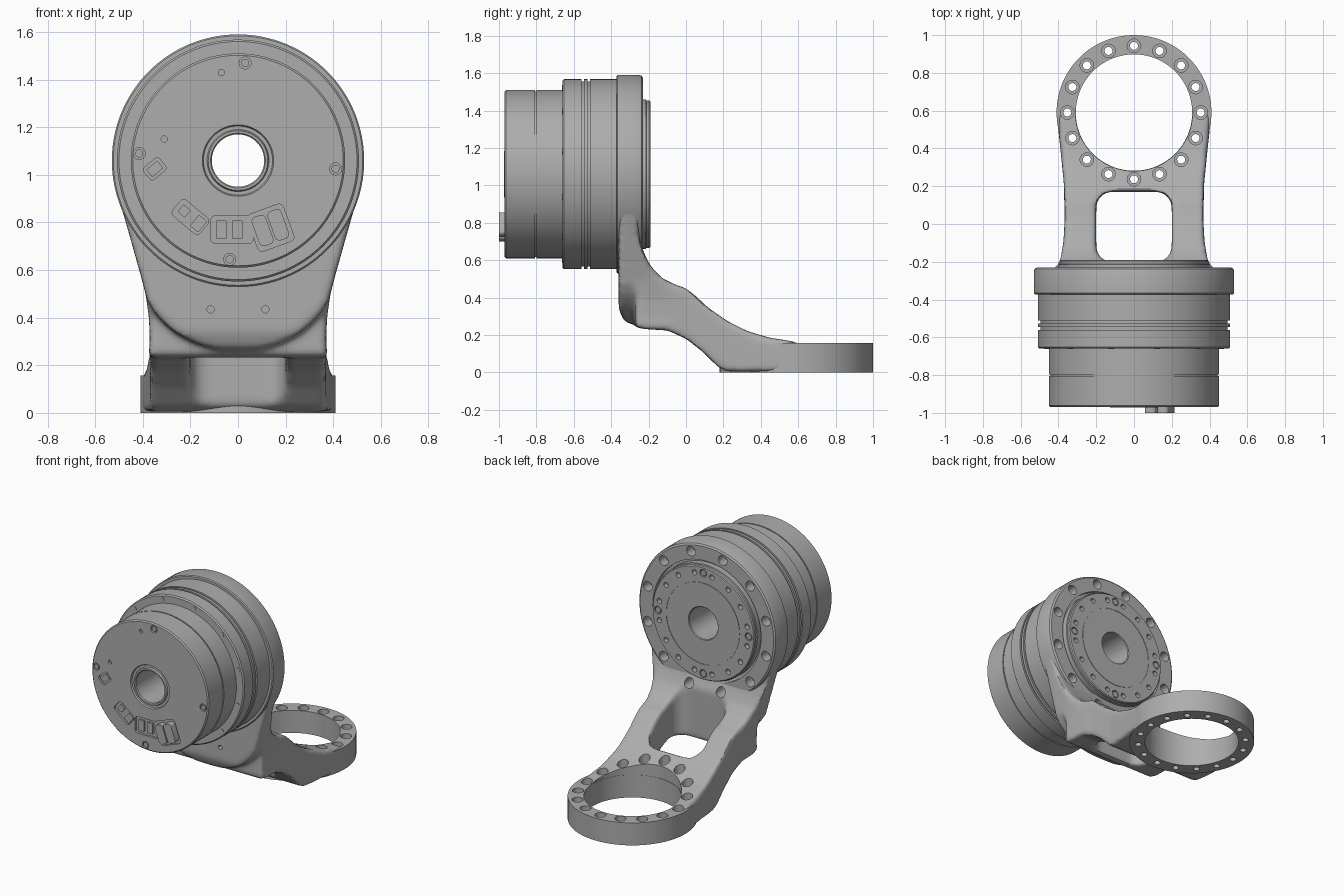
import bpy, bmesh
from math import cos, sin, pi, radians

if "Cube" in bpy.data.objects:
    bpy.data.objects.remove(bpy.data.objects["Cube"])

AXIS_Z = 1.06    # height of the motor axis
RING_Y = 0.59    # centre of the mounting ring

grey = bpy.data.materials.new("machined grey")
grey.use_nodes = True
COLOUR = (0.42, 0.42, 0.42, 1)
grey.diffuse_color = COLOUR
grey.node_tree.nodes["Principled BSDF"].inputs["Base Color"].default_value = COLOUR


def make(name, bm):
    bmesh.ops.recalc_face_normals(bm, faces=bm.faces)
    mesh = bpy.data.meshes.new(name)
    bm.to_mesh(mesh)
    bm.free()
    obj = bpy.data.objects.new(name, mesh)
    bpy.context.collection.objects.link(obj)
    mesh.materials.append(grey)
    return obj


def prisms(name, axis, items):
    """Extrude outlines (points, low, high) along one axis."""
    place = {"X": lambda a, b, t: (t, a, b),
             "Y": lambda a, b, t: (a, t, b),
             "Z": lambda a, b, t: (a, b, t)}[axis]
    bm = bmesh.new()
    for pts, lo, hi in items:
        ends = [[bm.verts.new(place(a, b, t)) for a, b in pts] for t in (lo, hi)]
        n = len(pts)
        for end in ends:
            bm.faces.new(end)
        for i in range(n):
            j = (i + 1) % n
            bm.faces.new((ends[0][i], ends[0][j], ends[1][j], ends[1][i]))
    return make(name, bm)


def lathe(name, profile, steps=128):
    """Spin a closed (y, radius) profile about the motor axis."""
    bm = bmesh.new()
    rows = [[bm.verts.new((r * cos(2 * pi * s / steps), y, AXIS_Z + r * sin(2 * pi * s / steps)))
             for y, r in profile] for s in range(steps)]
    n = len(profile)
    for s in range(steps):
        a, b = rows[s], rows[(s + 1) % steps]
        for i in range(n):
            j = (i + 1) % n
            bm.faces.new((a[i], a[j], b[j], b[i]))
    return make(name, bm)


def circle(x, y, r, n=24):
    return [(x + r * cos(2 * pi * i / n), y + r * sin(2 * pi * i / n)) for i in range(n)]


def rounded(x, y, w, h, r, angle=0, n=6):
    """Rounded rectangle, turned by angle degrees."""
    pts = []
    for k, (sx, sy) in enumerate(((1, 1), (-1, 1), (-1, -1), (1, -1))):
        for i in range(n + 1):
            t = (k + i / n) * pi / 2
            pts.append((sx * (w / 2 - r) + r * cos(t), sy * (h / 2 - r) + r * sin(t)))
    c, s = cos(radians(angle)), sin(radians(angle))
    return [(x + a * c - b * s, y + a * s + b * c) for a, b in pts]


def around(count, radius, cx, cy, start=0):
    return [(cx + radius * cos(radians(start) + 2 * pi * i / count),
             cy + radius * sin(radians(start) + 2 * pi * i / count)) for i in range(count)]


def bake(obj):
    mesh = bpy.data.meshes.new_from_object(
        obj.evaluated_get(bpy.context.evaluated_depsgraph_get()))
    obj.modifiers.clear()
    obj.data = mesh


def combine(obj, cutter, operation="DIFFERENCE", keep=False):
    mod = obj.modifiers.new("combine", "BOOLEAN")
    mod.operation, mod.object, mod.solver = operation, cutter, "EXACT"
    bake(obj)
    if not keep:
        bpy.data.objects.remove(cutter)


def mirrored(half):
    return half + [(-x, y) for x, y in reversed(half)]


# Motor cover, with a seam and a stepped bore lip
cover = lathe("motor_cover", [
    (-0.96, 0.145), (-0.97, 0.15), (-0.97, 0.442), (-0.962, 0.45), (-0.806, 0.45),
    (-0.806, 0.443), (-0.798, 0.443), (-0.798, 0.45), (-0.655, 0.45), (-0.655, 0.11),
    (-0.965, 0.11), (-0.972, 0.115), (-0.972, 0.125), (-0.96, 0.13)])

# Motor housing with two grooves
housing = lathe("motor_housing", [
    (-0.66, 0.11), (-0.66, 0.5), (-0.652, 0.508), (-0.56, 0.508), (-0.56, 0.495),
    (-0.546, 0.495), (-0.546, 0.508), (-0.526, 0.508), (-0.526, 0.495), (-0.512, 0.495),
    (-0.512, 0.508), (-0.37, 0.508), (-0.37, 0.11)])

# Bracket hub and output flange
hub = lathe("bracket_hub", [
    (-0.372, 0.11), (-0.372, 0.524), (-0.366, 0.53), (-0.25, 0.53), (-0.238, 0.526),
    (-0.23, 0.515), (-0.23, 0.418), (-0.255, 0.418), (-0.255, 0.11)])
flange = lathe("output_flange", [
    (-0.256, 0.11), (-0.256, 0.4), (-0.215, 0.4), (-0.212, 0.394), (-0.197, 0.394),
    (-0.19, 0.388), (-0.19, 0.285), (-0.193, 0.285), (-0.193, 0.28), (-0.19, 0.28),
    (-0.19, 0.115), (-0.195, 0.11)])

# Curved arm: side, front and plan outlines intersected, then blended
side = [(-0.36, 0.95), (-0.36, 0.34), (-0.335, 0.28), (-0.28, 0.24), (-0.2, 0.23),
        (-0.1, 0.225), (0, 0.18), (0.09, 0.11), (0.17, 0.03), (0.22, 0.005), (0.66, 0.005),
        (0.66, 0.12), (0.58, 0.165), (0.45, 0.185), (0.33, 0.22), (0.22, 0.275),
        (0.12, 0.345), (0.05, 0.41), (0, 0.45), (-0.06, 0.47), (-0.13, 0.505),
        (-0.19, 0.57), (-0.225, 0.64), (-0.25, 0.72), (-0.26, 0.95)]
front = mirrored([(0.515, 0.95), (0.46, 0.76), (0.415, 0.6), (0.388, 0.5), (0.374, 0.4),
                  (0.37, 0.3), (0.38, 0.2), (0.41, 0.13), (0.41, 0)])
plan = mirrored([(0.53, -0.4), (0.53, -0.27), (0.45, -0.24), (0.395, -0.2), (0.374, -0.1),
                 (0.368, 0), (0.37, 0.2), (0.39, 0.4), (0.403, 0.52), (0.405, 0.7)])
arm = prisms("curved_arm", "X", [(side, -0.7, 0.7)])
combine(arm, prisms("front_outline", "Y", [(front, -0.6, 1)]), "INTERSECT")
combine(arm, prisms("plan_outline", "Z", [(plan, -0.2, 1.2)]), "INTERSECT")
bowl = [(0.41 * cos(pi + pi * i / 24), 0.6 + 0.34 * sin(pi + pi * i / 24)) for i in range(25)]
combine(arm, prisms("bowl_cut", "Y",
                    [(bowl + [(0.6, 0.6), (0.6, -0.1), (-0.6, -0.1), (-0.6, 0.6)], -0.6, -0.27)]))
combine(arm, prisms("window_cut", "Z", [(rounded(0, -0.015, 0.4, 0.37, 0.08), -0.2, 1.2)]))
remesh = arm.modifiers.new("blend", "REMESH")
remesh.mode, remesh.voxel_size = "VOXEL", 0.013
soften = arm.modifiers.new("soften", "SMOOTH")
soften.factor, soften.iterations = 0.5, 14
bake(arm)

# Mounting ring
ring = prisms("mounting_ring", "Z", [(circle(0, RING_Y, 0.41, 128), 0, 0.157)])
combine(ring, prisms("ring_bore", "Z", [(circle(0, RING_Y, 0.308, 128), -0.1, 0.5)]))
combine(arm, prisms("arm_bore", "Z", [(circle(0, RING_Y, 0.31, 128), -0.1, 0.9)]))

# Bolt holes in ring and arm: counterbore over a through hole
spots = around(16, 0.353, 0, RING_Y)
for radius, low in ((0.036, 0.07), (0.021, -0.1)):
    holes = prisms("ring_holes", "Z", [(circle(x, y, radius), low, 0.6) for x, y in spots])
    combine(ring, holes, keep=True)
    combine(arm, holes)

# Hub bolt pockets, also cut into the arm
pockets = prisms("hub_holes", "Y", [(circle(x, z, 0.034), -0.3, -0.08)
                                    for x, z in around(12, 0.472, 0, AXIS_Z, 15)])
combine(hub, pockets, keep=True)
combine(arm, pockets)
combine(arm, prisms("arm_front_holes", "Y", [(circle(s * 0.115, 0.435, 0.015), -0.5, -0.3)
                                             for s in (-1, 1)]))

# Output flange holes and four screws
combine(flange, prisms("flange_holes", "Y",
        [(circle(x, z, 0.018), -0.225, -0.1) for x, z in around(16, 0.345, 0, AXIS_Z, 11.25)] +
        [(circle(x, z, 0.027), -0.21, -0.1) for x, z in around(4, 0.35, 0, AXIS_Z)]))
flange_screws = prisms("flange_screws", "Y", [(circle(x, z, 0.021), -0.22, -0.192)
                                              for x, z in around(4, 0.35, 0, AXIS_Z)])

# Housing rim screws
rim_screws = prisms("rim_screws", "Y", [(circle(x, z, 0.015), -0.663, -0.65)
                                        for x, z in around(12, 0.477, 0, AXIS_Z, 15)])

# Cover screws, pin holes and connector pockets
screws = [(0.03, 1.47), (-0.415, 1.09), (0.41, 1.025), (-0.035, 0.645)]
combine(cover, prisms("cover_holes", "Y",
        [(circle(x, z, 0.025), -1, -0.955) for x, z in screws] +
        [(circle(x, z, 0.013), -1, -0.955) for x, z in ((-0.07, 1.43), (-0.31, 1.15))]))
cover_screws = prisms("cover_screws", "Y", [(circle(x, z, 0.017), -0.968, -0.95)
                                            for x, z in screws])
for pocket in (rounded(-0.35, 1.025, 0.085, 0.065, 0.015, 40),
               rounded(-0.2, 0.823, 0.15, 0.085, 0.02, -40),
               rounded(-0.025, 0.77, 0.18, 0.115, 0.02),
               rounded(0.137, 0.778, 0.16, 0.165, 0.02, 20)):
    combine(cover, prisms("pocket", "Y", [(pocket, -1.1, -0.955)]))
sockets = prisms("sockets", "Y", [(rounded(x, z, w, h, 0.004, a), -0.968, -0.95)
                                  for x, z, w, h, a in ((-0.35, 1.025, 0.06, 0.04, 40),
                                                        (-0.226, 0.848, 0.04, 0.04, -40),
                                                        (-0.166, 0.795, 0.045, 0.06, -40),
                                                        (-0.07, 0.77, 0.045, 0.075, 0),
                                                        (-0.003, 0.77, 0.045, 0.075, 0))])
plugs = prisms("power_plugs", "Y", [(rounded(x, z, 0.062, 0.13, 0.02, 20), -1, -0.95)
                                    for x, z in ((0.103, 0.766), (0.169, 0.79))])

for obj in (cover, housing, hub, flange, arm, ring, flange_screws, rim_screws,
            cover_screws, sockets, plugs):
    obj.data.shade_smooth()
    obj.data.set_sharp_from_angle(angle=radians(32))
